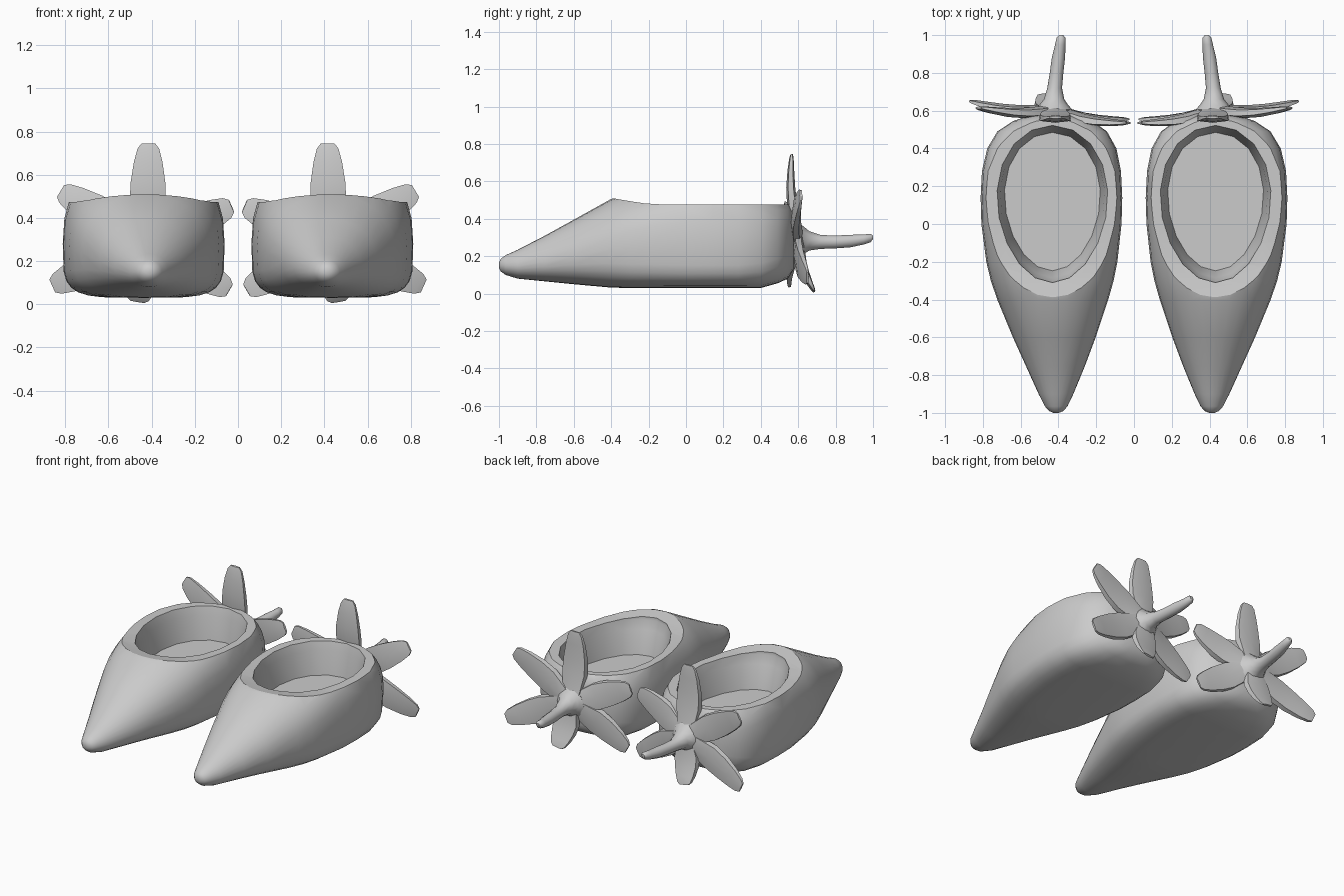
import bpy, bmesh, math
from mathutils import Vector

if "Cube" in bpy.data.objects:
    bpy.data.objects.remove(bpy.data.objects["Cube"])

grey = bpy.data.materials.new("plain_grey")
grey.diffuse_color = (0.6, 0.6, 0.6, 1)
grey.use_nodes = True
grey.node_tree.nodes["Principled BSDF"].inputs["Base Color"].default_value = grey.diffuse_color


def make(name, bm):
    bmesh.ops.recalc_face_normals(bm, faces=bm.faces)
    me = bpy.data.meshes.new(name)
    bm.to_mesh(me)
    bm.free()
    me.materials.append(grey)
    ob = bpy.data.objects.new(name, me)
    bpy.context.collection.objects.link(ob)
    return ob


def loft(bm, rings):
    """Closed skin through a list of point rings, capped at both ends."""
    loops = [[bm.verts.new(p) for p in r] for r in rings]
    n = len(loops[0])
    for a, b in zip(loops, loops[1:]):
        for i in range(n):
            j = (i + 1) % n
            bm.faces.new((a[i], a[j], b[j], b[i]))
    bm.faces.new(loops[0])
    bm.faces.new(loops[-1])


def activate(ob):
    bpy.ops.object.select_all(action='DESELECT')
    ob.select_set(True)
    bpy.context.view_layer.objects.active = ob


def cut(ob, cutter):
    activate(ob)
    m = ob.modifiers.new("cut", 'BOOLEAN')
    m.operation, m.solver, m.object = 'DIFFERENCE', 'EXACT', cutter
    bpy.ops.object.modifier_apply(modifier=m.name)
    bpy.data.objects.remove(cutter)


def finish(ob, angle):
    """Smooth shading and the matching part on the other slipper."""
    activate(ob)
    bpy.ops.object.shade_smooth_by_angle(angle=math.radians(angle))
    ob.modifiers.new("pair", 'MIRROR').use_mirror_merge = False


# Slipper body: y, centre x, half width, bottom z, widest z, top z, lower and upper roundness
SECTIONS = [
    (-1.00, .412, .014, .138, .152, .166, 2, 2),
    (-.99, .412, .038, .118, .151, .186, 2, 2),
    (-.965, .412, .06, .10, .15, .205, 2, 2),
    (-.90, .413, .092, .08, .15, .234, 2, 2),
    (-.75, .416, .157, .065, .17, .312, 2.2, 2),
    (-.60, .422, .219, .05, .20, .395, 2.5, 2.05),
    (-.40, .43, .294, .032, .24, .506, 3.1, 2.2),
    (-.30, .433, .325, .03, .255, .535, 3.6, 2.4),
    (-.20, .435, .347, .03, .27, .56, 4, 2.5),
    (0, .437, .371, .03, .28, .635, 4.5, 2.5),
    (.14, .437, .375, .03, .28, .67, 4.5, 2.5),
    (.28, .437, .368, .03, .28, .65, 4.5, 2.5),
    (.40, .435, .342, .03, .28, .58, 4, 2.5),
    (.49, .433, .29, .055, .28, .525, 3.5, 2.5),
    (.545, .43, .21, .08, .28, .485, 3, 2.5),
    (.575, .43, .12, .13, .28, .43, 2.5, 2.5),
]
N = 28
rings = []
for y, cx, w, zb, zc, zt, nb, nt in SECTIONS:
    ring = []
    for i in range(N):
        a = 2 * math.pi * i / N
        c, s = math.cos(a), math.sin(a)
        e, h = (nt, zt - zc) if s >= 0 else (nb, zc - zb)
        ring.append((cx + w * math.copysign(abs(c) ** (2 / e), c), y,
                     zc + h * math.copysign(abs(s) ** (2 / e), s)))
    rings.append(ring)
bm = bmesh.new()
loft(bm, rings)
body = make("slipper_body", bm)

# Trim the top to a flat rim that lifts slightly at the front
RIM = [(-.41, .514), (-.37, .506), (-.30, .494), (-.22, .482), (-.10, .475), (.8, .475)]
bm = bmesh.new()
loft(bm, [[(x, y, z) for y, z in RIM + [(.8, .9), (-.41, .9)]] for x in (-.1, 1)])
cut(body, make("rim_trim", bm))


# Foot opening with tapered walls and a flat floor
def oval(z, w, y0, y1):
    cy, h = (y0 + y1) / 2, (y1 - y0) / 2
    return [(.432 + w * math.cos(a) * (1 + .1 * math.sin(a)), cy + h * math.sin(a), z)
            for a in [2 * math.pi * (i + .5) / 18 for i in range(18)]]


bm = bmesh.new()
loft(bm, [oval(.265, .253, -.248, .485), oval(.42, .276, -.285, .508),
          oval(.475, .292, -.31, .522), oval(.7, .292, -.31, .522)])
cut(body, make("foot_cutter", bm))
finish(body, 35)


# Keep the border of the rim band crisp
def rim_z(y):
    for (y0, z0), (y1, z1) in zip(RIM, RIM[1:]):
        if y0 <= y <= y1:
            return z0 + (z1 - z0) * (y - y0) / (y1 - y0)
    return -1


bm = bmesh.new()
bm.from_mesh(body.data)
band = {f for f in bm.faces if all(abs(v.co.z - rim_z(v.co.y)) < .001 for v in f.verts)}
for e in bm.edges:
    if sum(f in band for f in e.link_faces) == 1:
        e.smooth = False
bm.to_mesh(body.data)
bm.free()

# Leaf star at the heel: thick leaves from the hub to their tips
HUB = Vector((.42, .605, .285))
TIPS = {"top": (.415, .565, .745), "outer_upper": (.822, .615, .525),
        "inner_upper": (.03, .535, .455), "outer_lower": (.86, .65, .085),
        "inner_lower": (.04, .555, .065), "bottom": (.465, .685, .012)}
# Distance along the leaf, half width, half thickness
SHAPE = [(0, .05, .03), (.2, .066, .029), (.42, .084, .027), (.62, .08, .024),
         (.82, .066, .018), (.95, .05, .012), (1, .032, .007)]
for name, tip in TIPS.items():
    axis = Vector(tip) - HUB
    side = axis.cross(Vector((0, 1, 0))).normalized()
    out = side.cross(axis).normalized()
    if out.y < 0:
        out = -out
    rings = []
    for t, w, th in SHAPE:
        c = HUB + axis * t - out * (.022 * math.sin(math.pi * t))
        edge = th * .6
        rings.append([c - side * w * .95 + out * edge, c + out * th, c + side * w * .95 + out * edge,
                      c + side * w - out * edge, c - out * th,
                      c - side * w - out * edge])
    bm = bmesh.new()
    loft(bm, rings)
    finish(make("leaf_" + name, bm), 40)

# Stem flaring out of the leaf star: y, x, z, radius
STEM = [(.56, .425, .285, .08), (.605, .425, .285, .10), (.628, .425, .285, .078),
        (.66, .423, .282, .054), (.72, .42, .276, .039), (.80, .41, .276, .036),
        (.88, .40, .281, .035), (.95, .39, .289, .028), (.985, .386, .297, .024),
        (1.0, .386, .30, .011)]
bm = bmesh.new()
loft(bm, [[(x + r * math.cos(k * math.pi / 5), y, z + r * math.sin(k * math.pi / 5))
           for k in range(10)] for y, x, z, r in STEM])
finish(make("stem", bm), 45)
